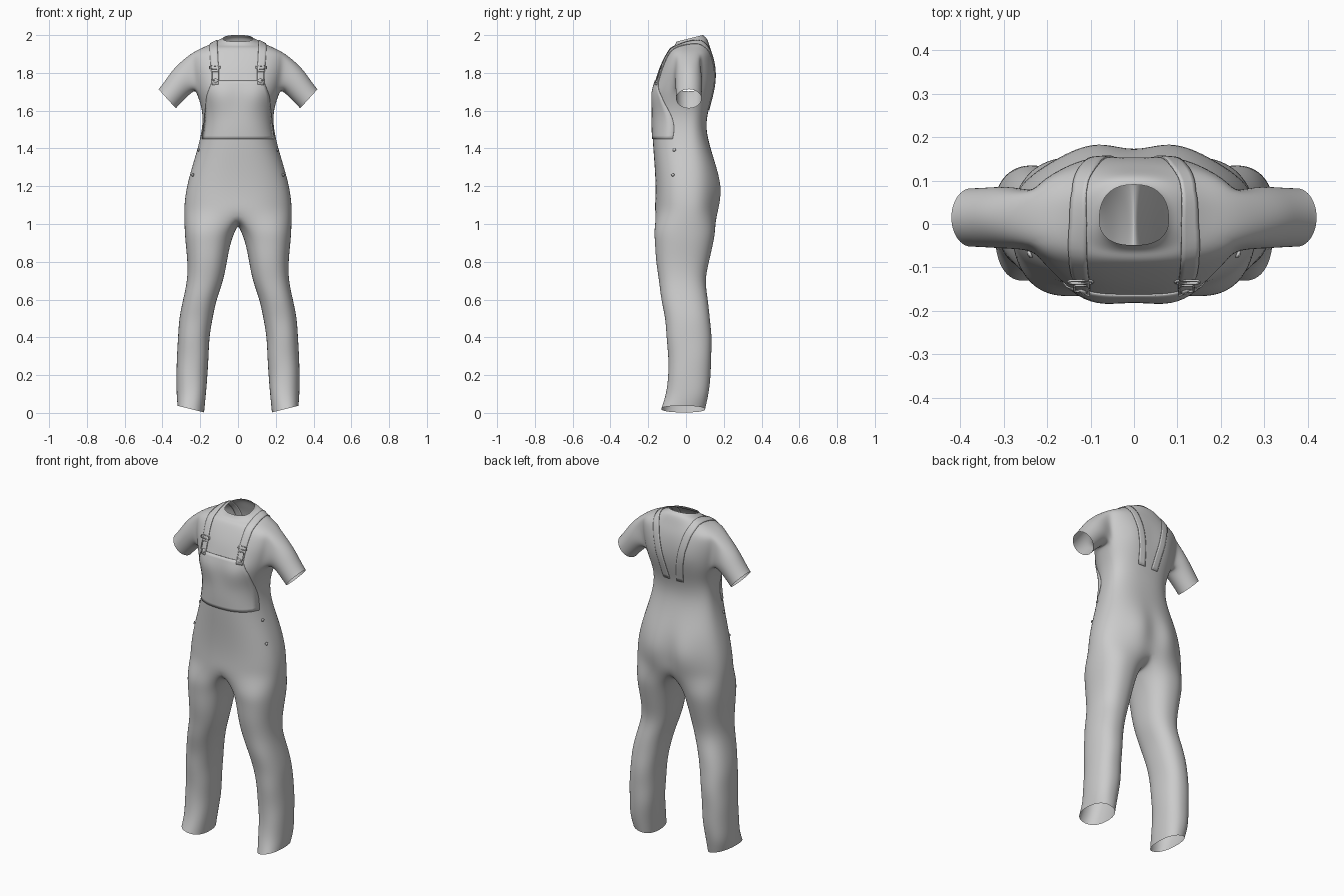
import bpy, bmesh, math
from mathutils import Vector
from mathutils.bvhtree import BVHTree

if "Cube" in bpy.data.objects:
    bpy.data.objects.remove(bpy.data.objects["Cube"])

cloth = bpy.data.materials.new("grey_cloth")
cloth.use_nodes = True
GREY = (0.6, 0.6, 0.6, 1)
cloth.diffuse_color = GREY
cloth.node_tree.nodes["Principled BSDF"].inputs["Base Color"].default_value = GREY


def finish(name, bm, subdiv=0, thick=0, mirror=True):
    bmesh.ops.recalc_face_normals(bm, faces=bm.faces)
    for f in bm.faces:
        f.smooth = True
    me = bpy.data.meshes.new(name)
    bm.to_mesh(me)
    bm.free()
    me.materials.append(cloth)
    ob = bpy.data.objects.new(name, me)
    bpy.context.collection.objects.link(ob)
    if mirror:
        m = ob.modifiers.new("mirror", 'MIRROR')
        m.use_clip = True
    if subdiv:
        s = ob.modifiers.new("smooth", 'SUBSURF')
        s.levels = s.render_levels = subdiv
    if thick:
        t = ob.modifiers.new("thickness", 'SOLIDIFY')
        t.thickness, t.offset = thick, 0
    return ob


def power(v, n):
    return math.copysign(abs(v) ** (2 / n), v)


def bump(x, z, cx, cz, w, h):
    return math.exp(-((x - cx) / w) ** 2 - ((z - cz) / h) ** 2)


def bridge(bm, a, b, closed):
    n = len(a)
    for i in range(n if closed else n - 1):
        j = (i + 1) % n
        bm.faces.new((a[i], a[j], b[j], b[i]))


M, INNER = 16, 7
# torso rows: height, half width, front, back
TORSO = [
    (1.06, .286, -.167, .165), (1.12, .284, -.163, .168), (1.2, .272, -.161, .172),
    (1.3, .245, -.166, .162), (1.4, .214, -.174, .13), (1.5, .19, -.18, .105),
    (1.58, .187, -.178, .113), (1.64, .2, -.175, .13), (1.7, .222, -.173, .145),
    (1.76, .238, -.162, .152), (1.82, .25, -.145, .152), (1.87, .255, -.122, .147),
    (1.905, .25, -.103, .138), (1.935, .185, -.084, .128), (1.957, .125, -.066, .112),
    (1.968, .092, -.055, .097), (1.978, .08, -.049, .091)]
# leg rows: height, inner x, outer x, front, back
LEG = [
    (.97, .012, .284, -.172, .158), (.9, .04, .279, -.165, .146), (.8, .058, .268, -.16, .122),
    (.7, .078, .267, -.145, .102), (.6, .112, .294, -.13, .114), (.5, .137, .311, -.112, .13),
    (.4, .15, .32, -.102, .136), (.3, .157, .323, -.096, .136), (.2, .16, .328, -.092, .131),
    (.1, .17, .326, -.106, .122), (.02, .178, .322, -.13, .1)]

# garment body, left half
bm = bmesh.new()
rows = []
for z, rx, yf, yb in TORSO:
    row = []
    for i in range(M + 1):
        t = math.pi * i / M
        x = rx * power(math.sin(t), 2.4) if 0 < i < M else 0
        c = power(math.cos(t), 2.4)
        y = .01 + ((.01 - yf) * -c if c > 0 else (yb - .01) * -c)
        if i < M / 2 - 1:
            y -= .022 * bump(x, z, .1, 1.68, .07, .06)
        elif i > M / 2 + 1:
            y += .026 * bump(x, z, .09, 1.17, .08, .1) + .01 * bump(x, z, .1, 1.78, .06, .08)
            y -= .012 * bump(x, z, 0, 1.15, .03, .12)
        tilt = .25 * y if z > 1.95 else 0
        row.append(bm.verts.new((x, y, z + tilt)))
    rows.append(row)

# rows and columns left open for the sleeve
R0, R1, C0, C1 = 8, 12, 6, 10
for r in range(len(rows) - 1):
    for c in range(M):
        if not (R0 <= r < R1 and C0 <= c < C1):
            bm.faces.new((rows[r][c], rows[r][c + 1], rows[r + 1][c + 1], rows[r + 1][c]))

# sleeve grown from the armhole
mid = (C0 + C1) // 2
hole = [rows[R1][c] for c in range(mid, C0, -1)]
hole += [rows[r][C0] for r in range(R1, R0, -1)]
hole += [rows[R0][c] for c in range(C0, C1)]
hole += [rows[r][C1] for r in range(R0, R1)]
hole += [rows[R1][c] for c in range(C1, mid, -1)]
up = Vector((.67, 0, .74))
prev = hole
for cx, cz, r, depth in [(.285, 1.768, .082, .074), (.33, 1.716, .073, .071),
                         (.365, 1.674, .07, .069), (.375, 1.663, .07, .069)]:
    ring = []
    for i in range(len(hole)):
        a = math.tau * i / len(hole)
        p = Vector((cx, .015, cz)) + up * r * math.cos(a)
        p.y -= depth * math.sin(a)
        ring.append(bm.verts.new(p))
    bridge(bm, prev, ring, True)
    prev = ring

# crotch seam and trouser leg
front, back = rows[0][0].co.copy(), rows[0][M].co.copy()
seam = []
for j in range(1, INNER + 1):
    s = j / (INNER + 1)
    p = back.lerp(front, s)
    p.z -= .07 * math.sin(math.pi * s) ** .6
    seam.append(bm.verts.new(p))
prev = rows[0] + seam
for z, xi, xo, yf, yb in LEG:
    ring = []
    for i in range(M + 1 + INNER):
        if i <= M:
            a = math.radians(-40 + 260 * i / M)
        else:
            a = math.radians(220 + 100 * (i - M) / (INNER + 1))
        fold = 1 + .03 * math.sin(z * 34 + 2 * a) * max(0, min(1, (.85 - z) * 4))
        x = (xi + xo) / 2 + (xo - xi) / 2 * power(math.sin(a), 2.3) * fold
        y = (yf + yb) / 2 - (yb - yf) / 2 * power(math.cos(a), 2.3) * fold
        hem = .25 * (x - .25) if z < .05 else 0
        ring.append(bm.verts.new((x, y, max(0, z + hem))))
    bridge(bm, prev, ring, True)
    prev = ring
body = finish("outfit_body", bm, subdiv=2)

bpy.context.view_layer.update()
surface = BVHTree.FromObject(body, bpy.context.evaluated_depsgraph_get())


def on_surface(p, lift):
    loc, nor, _, _ = surface.find_nearest(Vector(p))
    if nor.dot(loc - Vector((loc.x * .5, .01, min(loc.z, 1.85)))) < 0:
        nor = -nor
    return loc + nor * lift, nor


def sample(path, s):
    f = s * (len(path) - 1)
    i = min(int(f), len(path) - 2)
    return Vector(path[i]).lerp(Vector(path[i + 1]), f - i)


# front bib: half width against height
bm = bmesh.new()
grid = []
for k in range(19):
    w, z = sample([(.19, 1.45), (.18, 1.53), (.172, 1.61), (.165, 1.68), (.135, 1.76)], k / 18)
    line = []
    for c in range(-10, 11):
        hit = surface.ray_cast(Vector((w * c / 10, -1, z)), Vector((0, 1, 0)))[0]
        line.append(bm.verts.new(hit + Vector((0, -.002, 0))))
    grid.append(line)
for a, b in zip(grid, grid[1:]):
    bridge(bm, a, b, False)
finish("front_bib", bm, thick=.004, mirror=False)

# shoulder straps, crossing over to the back
PATH = [(.125, -.17, 1.74), (.127, -.15, 1.83), (.13, -.09, 1.92), (.13, .0, 1.96),
        (.125, .08, 1.96), (.105, .14, 1.9), (.08, .17, 1.8), (.06, .16, 1.7), (.045, .13, 1.6)]
bm = bmesh.new()
grid = []
for k in range(41):
    p = sample(PATH, k / 40)
    grid.append([bm.verts.new(on_surface(p + Vector((dx, 0, 0)), .002)[0])
                 for dx in (-.022, -.011, 0, .011, .022)])
for a, b in zip(grid, grid[1:]):
    bridge(bm, a, b, False)
finish("shoulder_straps", bm, thick=.004)


def stud(name, p, radius, height):
    loc, nor = on_surface(p, .004)
    bm = bmesh.new()
    m = nor.to_track_quat('Z', 'Y').to_matrix().to_4x4()
    m.translation = loc
    bmesh.ops.create_cone(bm, cap_ends=True, segments=12, radius1=radius,
                          radius2=radius * .8, depth=height, matrix=m)
    finish(name, bm)


def loop_frame(name, p, half_w, half_h, wire):
    loc, nor = on_surface(p, .006)
    side = Vector((1, 0, 0))
    rise = nor.cross(side).normalized()
    bm = bmesh.new()
    rings = []
    for i in range(16):
        a = math.tau * i / 16
        out = side * power(math.cos(a), 5) * half_w + rise * power(math.sin(a), 5) * half_h
        rings.append([bm.verts.new(loc + out + out.normalized() * wire * math.cos(b)
                                   + nor * wire * math.sin(b))
                      for b in (math.tau * q / 6 for q in range(6))])
    for i in range(16):
        bridge(bm, rings[i], rings[(i + 1) % 16], True)
    finish(name, bm)


# strap buckles and buttons
loop_frame("buckle_slider", (.127, -.15, 1.835), .028, .009, .003)
loop_frame("buckle_loop", (.126, -.165, 1.79), .017, .024, .003)
stud("bib_button", (.126, -.175, 1.765), .013, .008)
stud("upper_side_button", (.2, -.06, 1.39), .009, .006)
stud("lower_side_button", (.24, -.07, 1.26), .009, .006)
